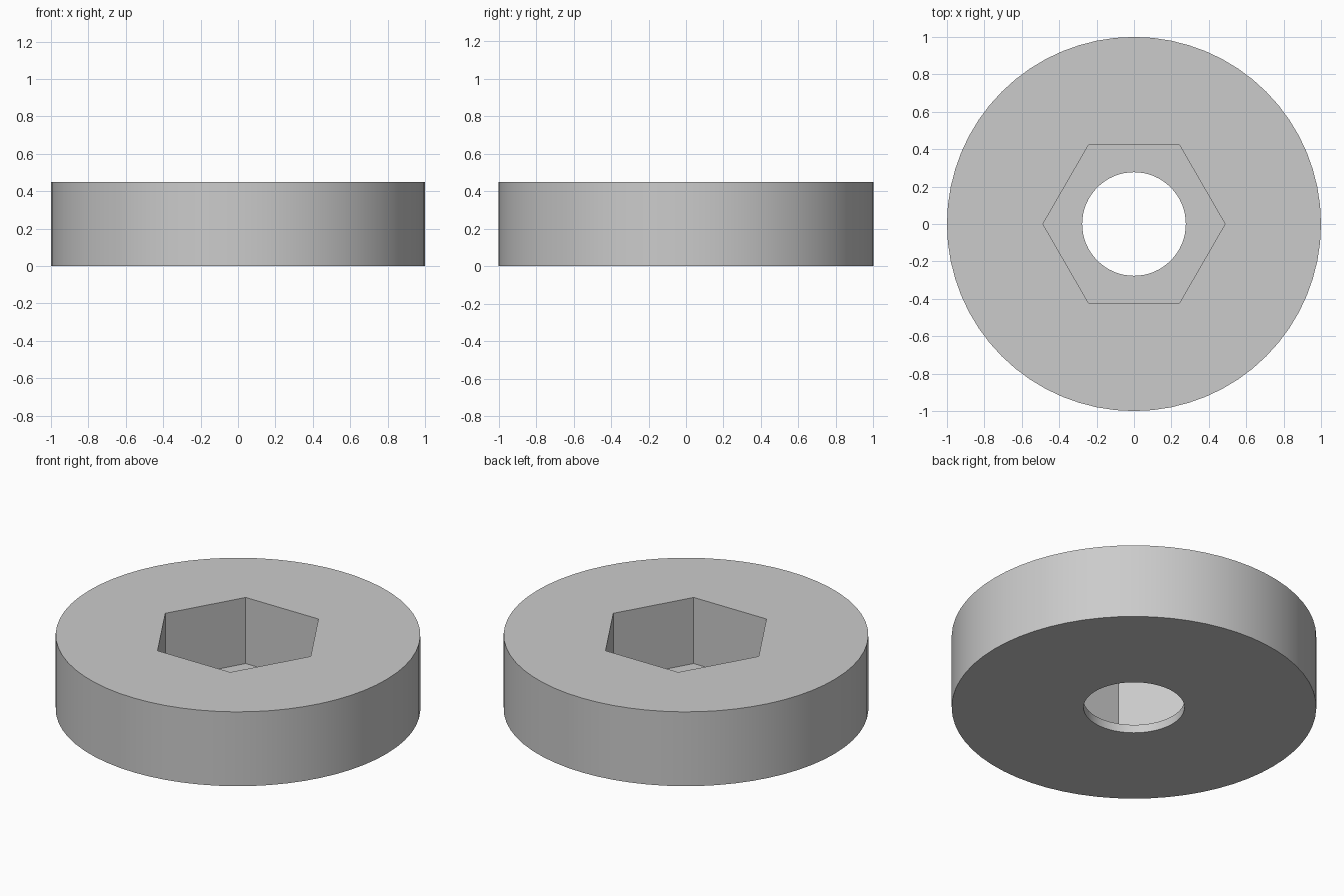
import bpy
import math

cube = bpy.data.objects.get("Cube")
if cube:
    bpy.data.objects.remove(cube, do_unlink=True)

HEIGHT = 0.45
FLOOR = 0.05      # thickness left under the hexagonal pocket


def prism(name, sides, radius, bottom, top, turn=0.0):
    """Upright prism between two heights."""
    bpy.ops.mesh.primitive_cylinder_add(
        vertices=sides, radius=radius, depth=top - bottom,
        location=(0, 0, (bottom + top) / 2), rotation=(0, 0, turn))
    obj = bpy.context.object
    obj.name = name
    return obj


def cut(target, cutter):
    """Subtract the cutter from the target, then discard it."""
    cutter.hide_render = True
    mod = target.modifiers.new("cut", "BOOLEAN")
    mod.operation = "DIFFERENCE"
    mod.solver = "EXACT"
    mod.object = cutter
    bpy.context.view_layer.objects.active = target
    bpy.ops.object.modifier_apply(modifier=mod.name)
    bpy.data.objects.remove(cutter, do_unlink=True)


# Plain grey material
grey = bpy.data.materials.new("light grey")
grey.use_nodes = True
colour = (0.6, 0.6, 0.6, 1)
grey.diffuse_color = colour
grey.node_tree.nodes["Principled BSDF"].inputs["Base Color"].default_value = colour

# Round body with a hexagonal pocket and a round through hole
body = prism("round_body", 64, 1.0, 0, HEIGHT)
cut(body, prism("hex_pocket", 6, 0.487, FLOOR, HEIGHT + 0.2, math.radians(30)))
cut(body, prism("through_hole", 64, 0.277, -0.2, HEIGHT + 0.1))

body.data.materials.clear()
body.data.materials.append(grey)
for face in body.data.polygons:
    face.material_index = 0

# Smooth round walls, crisp rims and pocket corners
bpy.ops.object.select_all(action="DESELECT")
body.select_set(True)
bpy.context.view_layer.objects.active = body
bpy.ops.object.shade_smooth_by_angle(angle=math.radians(30))
